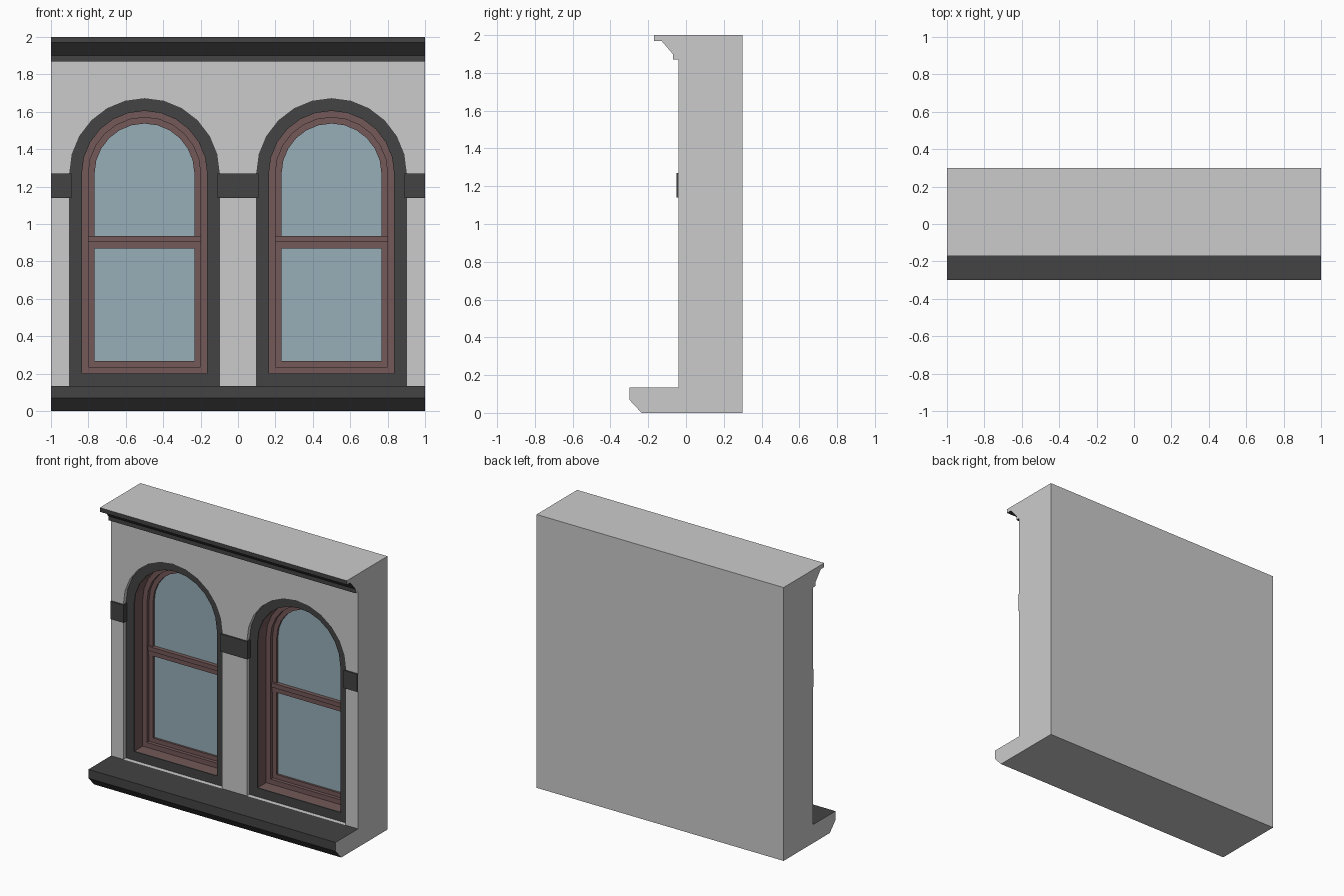
import bpy
from math import sin, cos, pi

if "Cube" in bpy.data.objects:
    bpy.data.objects.remove(bpy.data.objects["Cube"])


def material(name, rgb):
    m = bpy.data.materials.new(name)
    m.diffuse_color = (*rgb, 1)
    m.use_nodes = True
    m.node_tree.nodes["Principled BSDF"].inputs["Base Color"].default_value = m.diffuse_color
    return m


TRIM = material("dark_trim", (0.056, 0.056, 0.056))
WOOD = material("brown_wood", (0.174, 0.098, 0.098))
GLASS = material("blue_glass", (0.31, 0.43, 0.48))

SPRING = 1.27    # height where the arches start
SEGMENTS = 12    # facets per arch
SILL_Z, CORNICE_Z, WALL_Y = 0.135, 1.87, -0.04


def make(name, verts, faces, mat=None):
    me = bpy.data.meshes.new(name)
    me.from_pydata(verts, [], faces)
    if mat:
        me.materials.append(mat)
    me.update()
    ob = bpy.data.objects.new(name, me)
    bpy.context.collection.objects.link(ob)
    return ob


def box(name, x0, x1, y0, y1, z0, z1, mat):
    v = [(x, y, z) for x in (x0, x1) for y in (y0, y1) for z in (z0, z1)]
    f = [(0, 1, 3, 2), (4, 6, 7, 5), (0, 4, 5, 1), (2, 3, 7, 6), (0, 2, 6, 4), (1, 5, 7, 3)]
    return make(name, v, f, mat)


def extrude_profile(name, edges, mat=None, caps=False):
    """Sweep the chosen edges of the side profile along x."""
    n = len(PROFILE)
    v = [(x, y, z) for x in (1, -1) for y, z in PROFILE]
    f = [(k, k + n, (k + 1) % n + n, (k + 1) % n) for k in edges]
    if caps:
        f += [tuple(range(n)), tuple(reversed(range(n, 2 * n)))]
    ob = make(name, v, f, mat)
    return ob


def arch(cx, r, bottom, y):
    """Round-topped outline, counter-clockwise from the lower left."""
    pts = [(cx - r, y, bottom), (cx + r, y, bottom)]
    for i in range(SEGMENTS + 1):
        a = pi * i / SEGMENTS
        pts.append((cx + r * cos(a), y, SPRING + r * sin(a)))
    return pts


def nested(name, cx, steps, mat=None):
    """Bridge successive arch outlines into a stepped moulding."""
    v, f = [], []
    n = SEGMENTS + 3
    for s in steps:
        v += arch(cx, *s)
    for j in range(len(steps) - 1):
        for k in range(n):
            k2 = (k + 1) % n
            f.append((j * n + k, j * n + k2, (j + 1) * n + k2, (j + 1) * n + k))
    return make(name, v, f, mat)


# Side profile (y, z): back, top, cornice, wall front, sill, underside
PROFILE = [(0.3, 0), (0.3, 2), (-0.17, 2), (-0.17, 1.97), (-0.13, 1.97),
           (-0.07, 1.9), (-0.07, CORNICE_Z), (WALL_Y, CORNICE_Z),
           (WALL_Y, SILL_Z), (-0.3, SILL_Z), (-0.3, 0.07), (-0.235, 0)]
extrude_profile("wall_shell", (0, 1, 11), caps=True)
extrude_profile("cornice", range(2, 7), TRIM)
extrude_profile("sill", range(8, 11), TRIM)

for side, cx in (("left", -0.5), ("right", 0.5)):
    # Wall front around one arched recess
    o = arch(cx, 0.4, SILL_Z, WALL_Y)
    edge = [(cx - 0.5, WALL_Y, SILL_Z), o[0], *reversed(o[2:]), o[1],
            (cx + 0.5, WALL_Y, SILL_Z), (cx + 0.5, WALL_Y, CORNICE_Z),
            (cx - 0.5, WALL_Y, CORNICE_Z)]
    make(side + "_wall_front", edge, [tuple(range(len(edge)))])
    nested(side + "_recess_edge", cx, [(0.4, SILL_Z, WALL_Y), (0.4, SILL_Z, -0.01)])

    # Dark surround, stepped wooden frame and pane
    nested(side + "_surround", cx,
           [(0.4, SILL_Z, -0.01), (0.335, 0.2, -0.01), (0.335, 0.2, 0.0)], TRIM)
    nested(side + "_window_frame", cx,
           [(0.335, 0.2, 0.0), (0.335, 0.2, 0.09), (0.3, 0.236, 0.09),
            (0.3, 0.236, 0.115), (0.267, 0.268, 0.115), (0.267, 0.268, 0.13)], WOOD)
    pane = arch(cx, 0.267, 0.268, 0.13)
    make(side + "_glass", pane, [tuple(range(len(pane)))], GLASS)

    # Meeting rails of the two sashes
    box(side + "_upper_rail", cx - 0.3, cx + 0.3, 0.1, 0.13, 0.905, 0.937, WOOD)
    box(side + "_lower_rail", cx - 0.3, cx + 0.3, 0.11, 0.13, 0.87, 0.905, WOOD)

# Band blocks at the arch springing
for name, x0, x1 in (("left_band", -0.999, -0.89), ("middle_band", -0.11, 0.11),
                     ("right_band", 0.89, 0.999)):
    box(name, x0, x1, -0.05, -0.01, 1.14, SPRING, TRIM)
